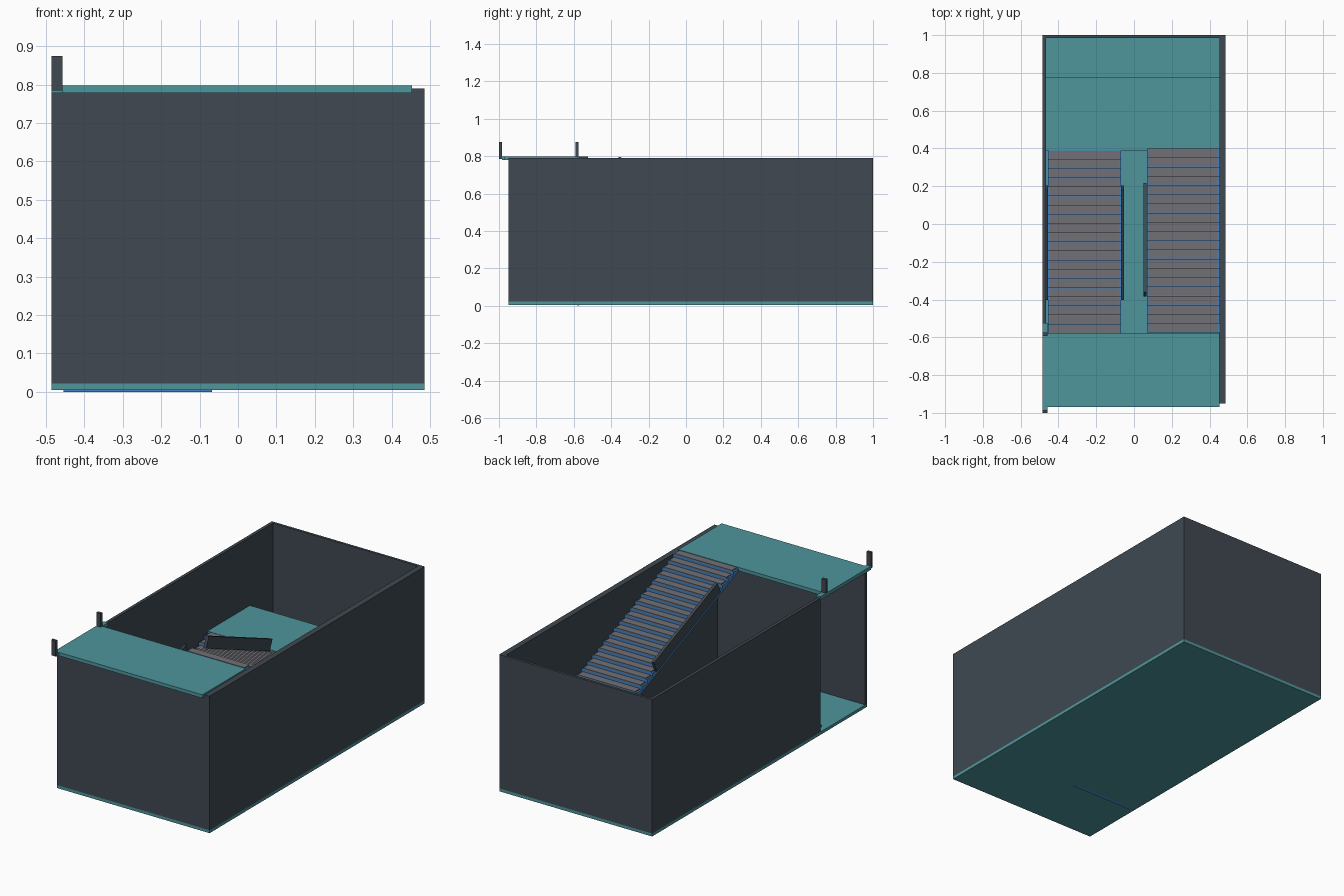
import bpy, bmesh, math

if "Cube" in bpy.data.objects:
    bpy.data.objects.remove(bpy.data.objects["Cube"])


def material(name, rgb):
    m = bpy.data.materials.new(name)
    m.diffuse_color = (*rgb, 1)
    m.use_nodes = True
    m.node_tree.nodes["Principled BSDF"].inputs["Base Color"].default_value = m.diffuse_color
    return m


SLATE = material("slate_wall", (0.05, 0.066, 0.083))
TEAL = material("teal_floor", (0.077, 0.30, 0.33))
BLUE = material("blue_stringer", (0.06, 0.22, 0.52))
GREY = material("grey_tread", (0.16, 0.16, 0.18))


def finish(bm, name, mat):
    bmesh.ops.recalc_face_normals(bm, faces=bm.faces)
    me = bpy.data.meshes.new(name)
    bm.to_mesh(me)
    bm.free()
    me.materials.append(mat)
    ob = bpy.data.objects.new(name, me)
    bpy.context.collection.objects.link(ob)
    return ob


def add_box(bm, x, y, z):
    vs = bmesh.ops.create_cube(bm, size=1)["verts"]
    for v in vs:
        for i, (a, b) in enumerate((x, y, z)):
            v.co[i] = a if v.co[i] < 0 else b


def box(name, x, y, z, mat):
    bm = bmesh.new()
    add_box(bm, x, y, z)
    return finish(bm, name, mat)


STEPS, THICK = 20, 0.006


def flight(name, x, y0, y1, z0, z1):
    run, rise = (y1 - y0) / STEPS, (z1 - z0) / STEPS
    # stepped body with a sloping underside
    pts = []
    for i in range(STEPS):
        z = z0 + rise * (i + 1) - THICK
        pts += [(y0 + run * i, z), (y0 + run * (i + 1), z)]
    pts += [(y1, z1 - 0.022), (y0, z0 - 0.022)]
    bm = bmesh.new()
    face = bm.faces.new([bm.verts.new((x[0], *p)) for p in pts])
    ext = bmesh.ops.extrude_face_region(bm, geom=[face])["geom"]
    moved = [v for v in ext if isinstance(v, bmesh.types.BMVert)]
    bmesh.ops.translate(bm, verts=moved, vec=(x[1] - x[0], 0, 0))
    finish(bm, name + "_body", BLUE)
    # thin tread plates
    bm = bmesh.new()
    for i in range(STEPS):
        ys = sorted((y0 + run * i, y0 + run * (i + 0.94)))
        z = z0 + rise * (i + 1)
        add_box(bm, (x[0] + 0.01, x[1] - 0.01), ys, (z - THICK, z))
    finish(bm, name + "_treads", GREY)


def rail(name, x, y, y0, y1, z0, z1):
    # sloping solid balustrade resting on the step noses
    slope = (z1 - z0) / (y1 - y0)
    ob = box(name, x, (-0.312, 0.312), (-0.033, 0.033), SLATE)
    ob.location = (0, y, z0 + slope * (y - y0) + 0.052)
    ob.rotation_euler.x = math.atan(slope)


# floor slab and landings
box("ground_floor", (-0.485, 0.485), (-0.95, 1), (0.005, 0.022), TEAL)
box("middle_landing", (-0.467, 0.452), (0.39, 0.775), (0.378, 0.398), TEAL)
box("top_landing", (-0.457, 0.453), (-0.97, -0.577), (0.778, 0.798), TEAL)
box("doorway_sill", (-0.485, -0.457), (-0.985, -0.525), (0.778, 0.798), TEAL)

# walls, with a doorway left open at the front of the left side
box("left_wall", (-0.485, -0.467), (-0.525, 1), (0.022, 0.79), SLATE)
box("right_wall", (0.452, 0.485), (-0.95, 1), (0.022, 0.79), SLATE)
box("back_wall", (-0.467, 0.452), (0.985, 1), (0.022, 0.79), SLATE)
box("front_wall", (-0.485, 0.452), (-0.95, -0.932), (0.022, 0.778), SLATE)

# short posts on the upper doorway
for label, y in (("front", (-1, -0.985)), ("back", (-0.592, -0.575))):
    box(label + "_post", (-0.485, -0.457), y, (0.785, 0.875), SLATE)

# two flights and their rails
low = (-0.58, 0.39, 0.022, 0.398)
high = (0.40, -0.575, 0.398, 0.798)
flight("lower_flight", (-0.455, -0.068), *low)
flight("upper_flight", (0.068, 0.452), *high)
rail("lower_rail_left", (-0.475, -0.455), -0.1, *low)
rail("lower_rail_right", (-0.068, -0.052), -0.1, *low)
rail("upper_rail", (0.05, 0.066), -0.083, *high)
